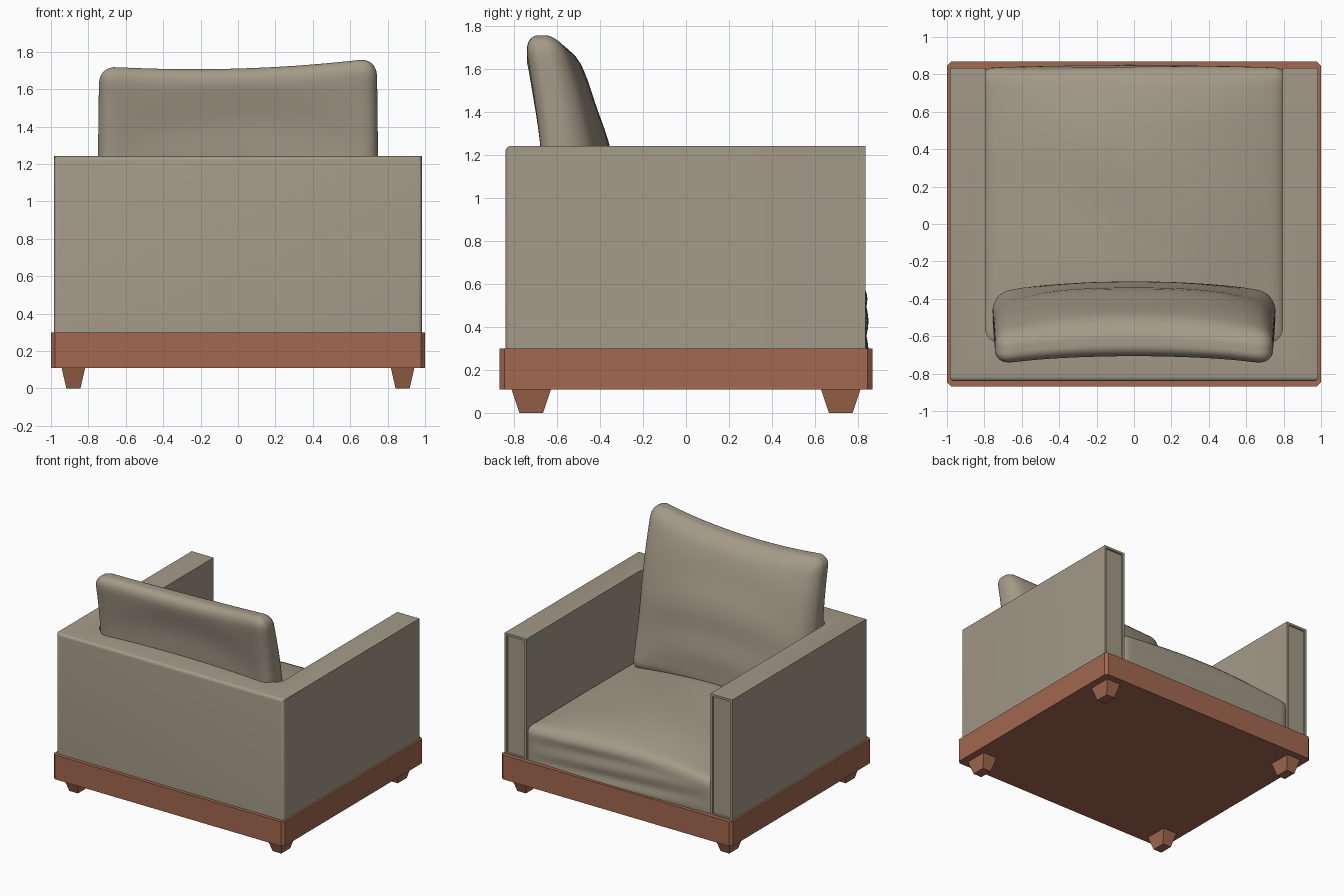
import bpy, bmesh, math
from mathutils import Vector

if "Cube" in bpy.data.objects:
    bpy.data.objects.remove(bpy.data.objects["Cube"], do_unlink=True)


def material(name, colour):
    m = bpy.data.materials.new(name)
    m.use_nodes = True
    m.diffuse_color = (*colour, 1)
    m.node_tree.nodes["Principled BSDF"].inputs["Base Color"].default_value = (*colour, 1)
    return m


cloth = material("taupe cloth", (0.37, 0.322, 0.245))
wood = material("red brown wood", (0.36, 0.14, 0.078))


def finish(bm, name, mat, smooth=None):
    bmesh.ops.recalc_face_normals(bm, faces=bm.faces)
    mesh = bpy.data.meshes.new(name)
    bm.to_mesh(mesh)
    bm.free()
    mesh.materials.append(mat)
    ob = bpy.data.objects.new(name, mesh)
    bpy.context.collection.objects.link(ob)
    if smooth:
        bpy.ops.object.select_all(action="DESELECT")
        bpy.context.view_layer.objects.active = ob
        ob.select_set(True)
        bpy.ops.object.shade_smooth_by_angle(angle=math.radians(smooth))
    return ob


def box(centre, size):
    bm = bmesh.new()
    bmesh.ops.create_cube(bm, size=1)
    for v in bm.verts:
        v.co = Vector(c + s * p for c, s, p in zip(centre, size, v.co))
    return bm


def is_vertical(e):
    d = e.verts[0].co - e.verts[1].co
    return abs(d.z) > 0.05 and abs(d.x) + abs(d.y) < 0.001


def cushion(name, half, radius, shape):
    """Rounded box with a fine grid, bent by shape(p, u, v, w)."""
    bm = bmesh.new()
    bmesh.ops.create_cube(bm, size=2)
    bmesh.ops.subdivide_edges(bm, edges=bm.edges, cuts=27, use_grid_fill=True)
    for vert in bm.verts:
        # crowd the grid towards the edges, then round them
        p = Vector(math.sin(c * math.pi / 2) * h for c, h in zip(vert.co, half))
        core = Vector(max(radius - h, min(h - radius, c)) for c, h in zip(p, half))
        p = core + (p - core).normalized() * radius
        vert.co = shape(p, *(c / h for c, h in zip(p, half)))
    return finish(bm, name, cloth, 60)


# Plinth with chamfered corners
bm = box((0, 0, 0.205), (2, 1.735, 0.19))
bmesh.ops.bevel(bm, geom=[e for e in bm.edges if is_vertical(e)], offset=0.022,
                segments=1, affect="EDGES")
finish(bm, "wooden_base", wood)

# Tapered feet
for sx, side in ((1, "left"), (-1, "right")):
    for sy, end in ((-1, "front"), (1, "back")):
        bm = box((0, 0, 0.06), (0.13, 0.19, 0.12))
        for v in bm.verts:
            if v.co.z < 0.01:
                v.co.x *= 0.58
                v.co.y *= 0.58
            v.co += Vector((sx * 0.88, sy * 0.72, 0))
        finish(bm, f"{end}_{side}_foot", wood)

# Arms and backrest shell: a U outline with rounded inner corners
X, BACK, END, IN_X, IN_Y, R = 0.985, -0.84, 0.835, 0.795, -0.635, 0.08
half_u = [(X, BACK), (X, END), (IN_X, END)]
for i in range(7):
    a = math.radians(15 * i)
    half_u.append((IN_X - R + R * math.cos(a), IN_Y + R - R * math.sin(a)))
outline = half_u + [(-x, y) for x, y in reversed(half_u)]
bm = bmesh.new()
face = bm.faces.new([bm.verts.new((x, y, 0.29)) for x, y in outline])
up = bmesh.ops.extrude_face_region(bm, geom=[face])["geom"]
bmesh.ops.translate(bm, vec=(0, 0, 0.952), verts=[g for g in up if isinstance(g, bmesh.types.BMVert)])
bmesh.ops.recalc_face_normals(bm, faces=bm.faces)
soft = []
for e in bm.edges:
    a, b = (v.co for v in e.verts)
    at_back = a.y < BACK + 0.01 and b.y < BACK + 0.01
    if at_back and (is_vertical(e) or min(a.z, b.z) > 1.2):
        soft.append(e)
bmesh.ops.bevel(bm, geom=soft, offset=0.025, segments=4, profile=0.5, affect="EDGES")
# recessed panels on the arm ends: flat rim, then a steep step
bm.normal_update()
ends = [f for f in bm.faces if f.normal.y > 0.9 and f.calc_center_median().y > END - 0.01]
bmesh.ops.inset_individual(bm, faces=ends, thickness=0.025, depth=0)
bmesh.ops.inset_individual(bm, faces=ends, thickness=0.003, depth=-0.012)
finish(bm, "arms_and_back", cloth, 25)


# Seat cushion: crowned top, creased front
def seat_shape(p, u, v, w):
    crown = max(0, 1 - u * u) * max(0, 1 - v ** 4)
    top = max(0, w)
    z = 0.39 + p.z + top * (0.09 * crown + 0.03 * max(0, 1 - u * u))
    z += top * crown * 0.004 * math.sin(9 * p.y + 2 * math.sin(3 * p.x))
    y = 0.09 + p.y
    if v > 0.8:
        y += (1 - u * u) * (0.008 + 0.006 * math.sin(50 * p.z + 3 * p.x))
    return Vector((p.x, y, z))


cushion("seat_cushion", (0.815, 0.745, 0.17), 0.06, seat_shape)


# Back cushion: leaning, bowed, fuller in front, uneven top edge
def back_shape(p, u, v, w):
    lean = -0.57 - 0.065 * w - 0.045 * w * abs(w)
    bow = 0.05 * (1 - u * u)
    puff = 0.07 * max(0, v) * max(0, 1 - w * w) * max(0, 1 - u ** 4)
    crease = 0.005 * math.sin(16 * p.z + 3 * u * u) * (1 - u * u) * v
    thin = 1 - 0.18 * max(0, w)
    y = lean + bow + p.y * thin + puff + crease
    z = 1.135 + p.z
    z += max(0, w) * (0.022 * u + 0.035 * u * u - 0.015)
    z += max(0, -w) * 0.06 * (1 - u * u)
    return Vector((p.x * (1 - 0.01 * w), y, z))


cushion("back_cushion", (0.75, 0.11, 0.59), 0.09, back_shape)
